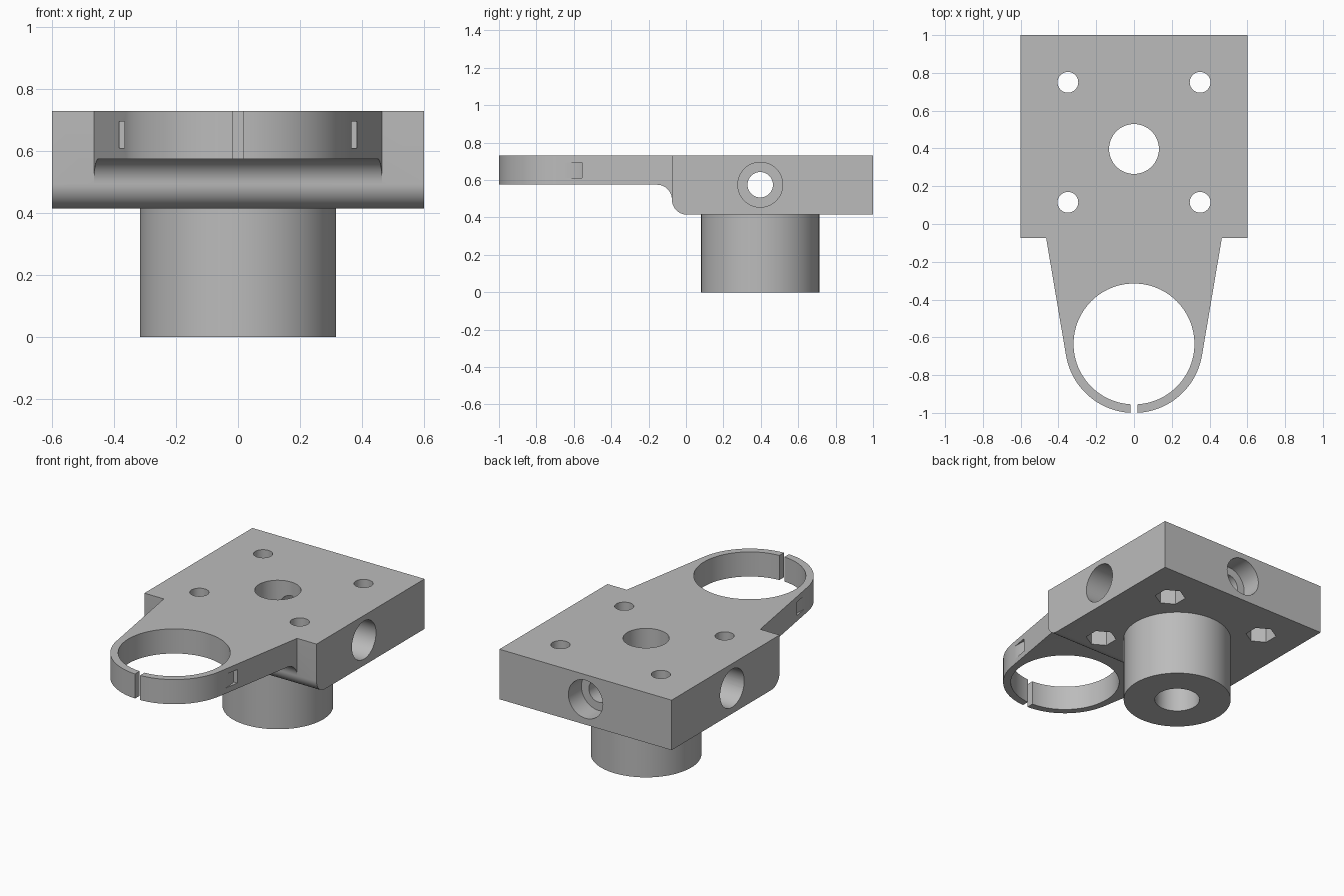
import bpy, bmesh
from math import sin, cos, pi, radians, atan2, acos, hypot

cube = bpy.data.objects.get("Cube")
if cube:
    bpy.data.objects.remove(cube, do_unlink=True)

grey = bpy.data.materials.new("plain grey")
grey.use_nodes = True
grey.diffuse_color = (0.5, 0.5, 0.5, 1)
grey.node_tree.nodes["Principled BSDF"].inputs["Base Color"].default_value = (0.5, 0.5, 0.5, 1)

BLOCK_HALF, BLOCK_FRONT, BLOCK_BACK = 0.6, -0.075, 1.0
TOP, BOTTOM, ARM_BOTTOM = 0.73, 0.415, 0.575
BORE_Y, AXIS_Z = 0.397, 0.575
RING_Y, RING_OUT, RING_IN = -0.635, 0.365, 0.32


def arc(cu, cv, r, start, end, n):
    """Points along an arc, angles in radians."""
    return [(cu + r * cos(start + (end - start) * i / n),
             cv + r * sin(start + (end - start) * i / n)) for i in range(n + 1)]


def circle(cu, cv, r, n=64, turn=0):
    return arc(cu, cv, r, turn, turn + 2 * pi, n)[:-1]


def rect(u0, u1, v0, v1):
    return [(u0, v0), (u1, v0), (u1, v1), (u0, v1)]


def prism(name, outline, axis, lo, hi):
    """Extrude a closed 2D outline along an axis from lo to hi."""
    place = {"X": lambda u, v, w: (w, u, v),
             "Y": lambda u, v, w: (u, w, v),
             "Z": lambda u, v, w: (u, v, w)}[axis]
    bm = bmesh.new()
    ends = [[bm.verts.new(place(u, v, w)) for u, v in outline] for w in (lo, hi)]
    for loop in ends:
        bm.faces.new(loop)
    n = len(outline)
    for i in range(n):
        j = (i + 1) % n
        bm.faces.new((ends[0][i], ends[0][j], ends[1][j], ends[1][i]))
    bmesh.ops.recalc_face_normals(bm, faces=bm.faces[:])
    mesh = bpy.data.meshes.new(name)
    bm.to_mesh(mesh)
    bm.free()
    mesh.materials.append(grey)
    obj = bpy.data.objects.new(name, mesh)
    bpy.context.collection.objects.link(obj)
    return obj


def combine(target, tool, operation="DIFFERENCE"):
    """Apply a boolean and discard the tool."""
    mod = target.modifiers.new("boolean", "BOOLEAN")
    mod.operation, mod.object, mod.solver = operation, tool, "EXACT"
    bpy.context.view_layer.objects.active = target
    bpy.ops.object.modifier_apply(modifier=mod.name)
    bpy.data.objects.remove(tool, do_unlink=True)


# Plan outline: block, tapered arm and ring, with the taper tangent to the ring
ARM_HALF = 0.465
dy = BLOCK_FRONT - RING_Y
tangent = atan2(dy, ARM_HALF) - acos(RING_OUT / hypot(ARM_HALF, dy))
plan = [(BLOCK_HALF, BLOCK_FRONT), (BLOCK_HALF, BLOCK_BACK),
        (-BLOCK_HALF, BLOCK_BACK), (-BLOCK_HALF, BLOCK_FRONT), (-ARM_HALF, BLOCK_FRONT)]
plan += arc(0, RING_Y, RING_OUT, pi - tangent, 2 * pi + tangent, 64)
plan += [(ARM_HALF, BLOCK_FRONT)]
mount = prism("mount_bracket", plan, "Z", 0.3, TOP)

# Side profile: thin arm, concave fillet, rounded lower block edge
R = 0.08
side = [(-1.1, 0.9), (-1.1, ARM_BOTTOM)]
side += arc(BLOCK_FRONT - R, ARM_BOTTOM - R, R, pi / 2, 0, 12)
side += arc(BLOCK_FRONT + R, BOTTOM + R, R, pi, 1.5 * pi, 12)[1:]
side += [(1.1, BOTTOM), (1.1, 0.9)]
combine(mount, prism("side_profile", side, "X", -0.7, 0.7), "INTERSECT")

# Round boss under the block, with the vertical bore
combine(mount, prism("boss", circle(0, BORE_Y, 0.316, 96), "Z", 0, 0.5), "UNION")
combine(mount, prism("bore", circle(0, BORE_Y, 0.132), "Z", -0.1, 0.9))

# Clamp ring opening and front slit
combine(mount, prism("ring_opening", circle(0, RING_Y, RING_IN, 96), "Z", 0.4, 0.9))
combine(mount, prism("ring_slit", rect(-0.0175, 0.0175, -1.1, -0.85), "Z", 0.4, 0.9))

# Screw holes with hexagonal nut pockets underneath
for x in (-0.35, 0.35):
    for y in (0.115, 0.75):
        combine(mount, prism("screw_hole", circle(x, y, 0.055, 32), "Z", 0.3, 0.9))
        combine(mount, prism("nut_pocket", circle(x, y, 0.09, 6, pi / 2), "Z", 0.3, 0.53))

# Cross hole through both sides, counterbored, and a matching one from the back
combine(mount, prism("cross_hole", circle(BORE_Y, AXIS_Z, 0.068, 48), "X", -0.8, 0.8))
combine(mount, prism("back_hole", circle(0, AXIS_Z, 0.068, 48), "Y", BORE_Y, 1.2))
combine(mount, prism("back_counterbore", circle(0, AXIS_Z, 0.12, 48), "Y", 0.87, 1.2))
for s in (-1, 1):
    lo, hi = sorted((s * 0.35, s * 0.8))
    combine(mount, prism("side_counterbore", circle(BORE_Y, AXIS_Z, 0.12, 48), "X", lo, hi))

# Strap notches on both flanks, following the ring
for s in (-1, 1):
    lo, hi = sorted((s * 0.33, s * 0.5))
    notch = prism("strap_notch", rect(lo, hi, -0.72, -0.555), "Z", 0.61, 0.695)
    combine(notch, prism("notch_core", circle(0, RING_Y, 0.367, 96), "Z", 0.5, 0.8))
    combine(mount, notch)

# Smooth the curved walls, keep the edges crisp
bpy.ops.object.select_all(action="DESELECT")
mount.select_set(True)
bpy.context.view_layer.objects.active = mount
bpy.ops.object.shade_smooth_by_angle(angle=radians(30))
